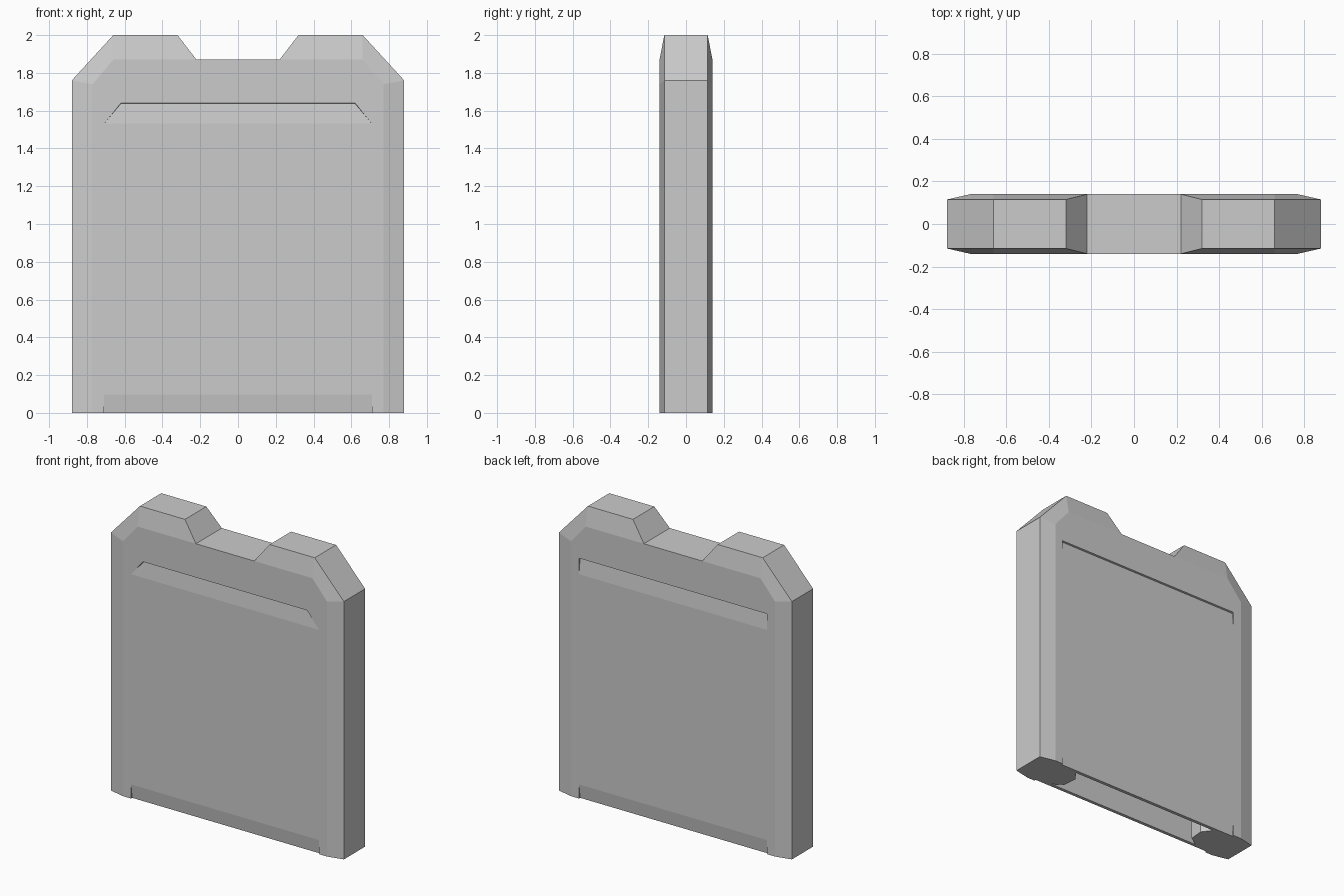
import bpy, bmesh

if "Cube" in bpy.data.objects:
    bpy.data.objects.remove(bpy.data.objects["Cube"])


def new_object(name, bm):
    bmesh.ops.recalc_face_normals(bm, faces=bm.faces)
    mesh = bpy.data.meshes.new(name)
    bm.to_mesh(mesh)
    bm.free()
    obj = bpy.data.objects.new(name, mesh)
    bpy.context.collection.objects.link(obj)
    return obj


def loft(name, loops):
    """Solid skinned through closed loops of equal length, capped at both ends."""
    bm = bmesh.new()
    rings = [[bm.verts.new(p) for p in loop] for loop in loops]
    n = len(rings[0])
    for a, b in zip(rings, rings[1:]):
        for i in range(n):
            j = (i + 1) % n
            bm.faces.new((a[i], a[j], b[j], b[i]))
    bm.faces.new(rings[0])
    bm.faces.new(rings[-1])
    return new_object(name, bm)


def mirrored(half):
    return half + [(-x, z) for x, z in reversed(half)]


def cut(target, cutter):
    mod = target.modifiers.new(cutter.name, 'BOOLEAN')
    mod.operation = 'DIFFERENCE'
    mod.solver = 'EXACT'
    mod.object = cutter
    cutter.hide_render = True
    cutter.hide_viewport = True
    cutter.display_type = 'WIRE'


# Slab with chamfered sides, top and corners
outer = mirrored([(.88, 0), (.88, 1.76), (.66, 2)])
inner = mirrored([(.77, 0), (.77, 1.74), (.66, 1.87)])
layers = [(-.14, inner), (-.115, outer), (.115, outer), (.14, inner)]
body = loft("cartridge_shell", [[(x, y, z) for x, z in o] for y, o in layers])

# Sloped notch in the top edge
notch = mirrored([(.22, 1.87), (.397, 2.1)])
cut(body, loft("top_notch_cutter", [[(x, y, z) for x, z in notch] for y in (-.3, .3)]))

# Connector slot in the bottom, with bulging end blocks
right = [(.60, -.105), (.53, -.06), (.52, .04), (.57, .105)]
slot = right + [(-x, y) for x, y in reversed(right)]
cut(body, loft("bottom_slot_cutter", [[(x, y, z) for x, y in slot] for z in (-.1, .22)]))

# Shallow dips at the upper and lower ends of the label panel, front and back
for side, s, top_x in (("front", -1, .62), ("back", 1, .71)):
    upper = [(.71, .1401, 1.53), (top_x, .128, 1.637), (top_x, .16, 1.645), (.71, .16, 1.53)]
    lower = [(.71, .125, -.02), (.71, .1405, .10), (.71, .17, .10), (.71, .17, -.02)]
    for part, section in (("upper", upper), ("lower", lower)):
        loops = [[(m * x, s * y, z) for x, y, z in section] for m in (-1, 1)]
        cut(body, loft(f"{side}_{part}_dip_cutter", loops))
